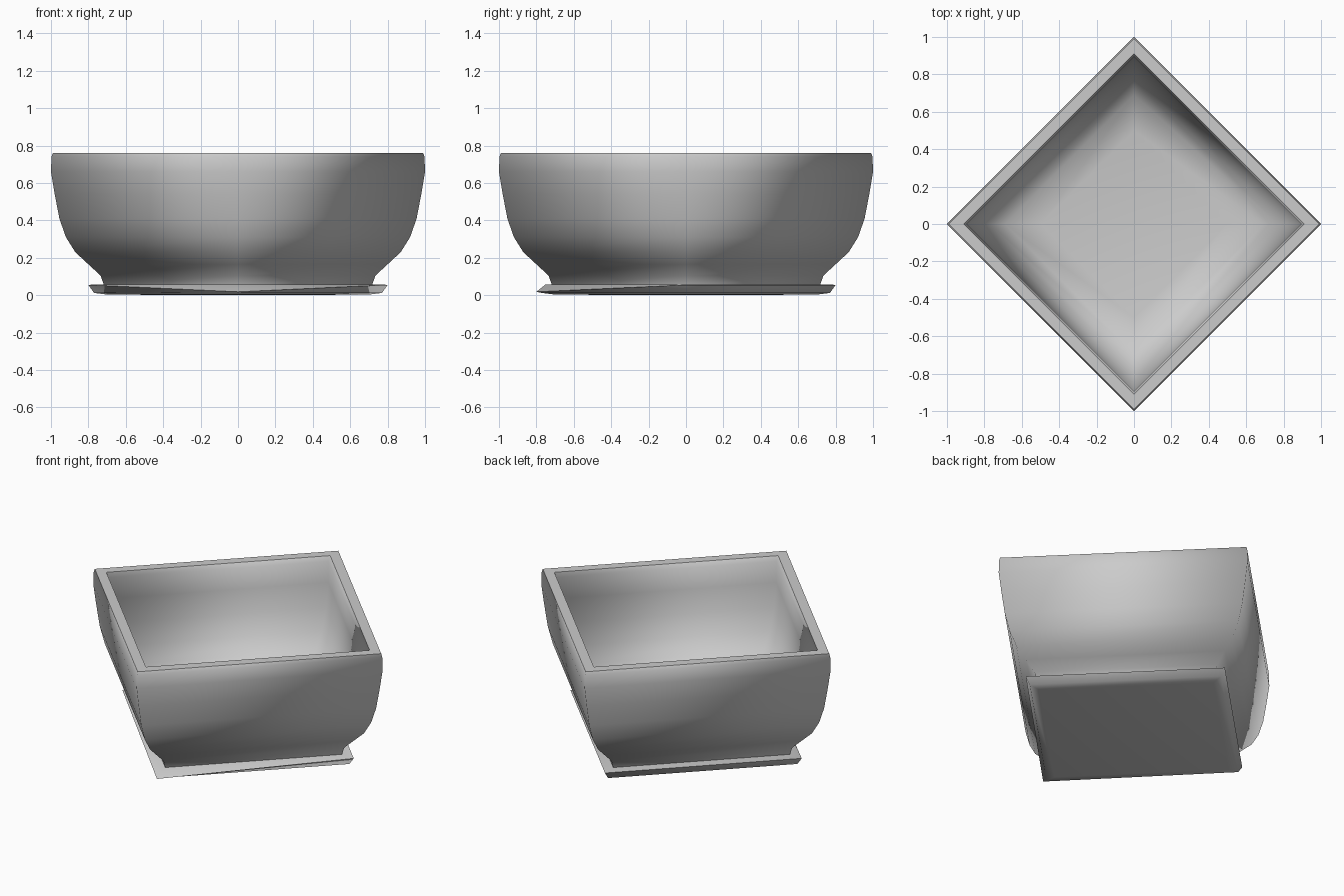
import bpy, bmesh
from math import cos, sin, pi

cube = bpy.data.objects.get("Cube")
if cube:
    bpy.data.objects.remove(cube, do_unlink=True)

SIDES = 4

clay = bpy.data.materials.new("plain_grey")
GREY = (0.6, 0.6, 0.6, 1)
clay.use_nodes = True
clay.diffuse_color = GREY
clay.node_tree.nodes["Principled BSDF"].inputs["Base Color"].default_value = GREY


def lathe(name, profile, sharp=(), adjust=None):
    """Turn a (radius, height) profile into a four-sided smooth form.
    sharp lists profile indices whose loops stay crisp."""
    bm = bmesh.new()
    rings = []
    for r, z in profile:
        if r == 0:
            rings.append([bm.verts.new((0, 0, z))] * SIDES)
        else:
            rings.append([bm.verts.new((r * sin(2 * pi * k / SIDES),
                                        -r * cos(2 * pi * k / SIDES), z))
                          for k in range(SIDES)])
    for low, high in zip(rings, rings[1:]):
        for k in range(SIDES):
            n = (k + 1) % SIDES
            corners = list(dict.fromkeys((low[k], low[n], high[n], high[k])))
            bm.faces.new(corners).smooth = True
    for i in sharp:
        for k in range(SIDES):
            edge = bm.edges.get((rings[i][k], rings[i][(k + 1) % SIDES]))
            edge.smooth = False
    if adjust:
        adjust(rings)
    bmesh.ops.recalc_face_normals(bm, faces=bm.faces)
    mesh = bpy.data.meshes.new(name)
    bm.to_mesh(mesh)
    bm.free()
    mesh.materials.append(clay)
    obj = bpy.data.objects.new(name, mesh)
    bpy.context.collection.objects.link(obj)
    return obj


# Bowl: outer wall upward, flat rim, inner wall down to the floor
outer = [(0, 0.05), (0.715, 0.05), (0.735, 0.105), (0.80, 0.165), (0.87, 0.23),
         (0.92, 0.31), (0.955, 0.41), (0.98, 0.54), (1.0, 0.66),
         (0.997, 0.74), (0.99, 0.76)]
inner = [(0.91, 0.76), (0.895, 0.73), (0.89, 0.6), (0.87, 0.45),
         (0.83, 0.32), (0.77, 0.22), (0.69, 0.15), (0.5, 0.125), (0, 0.12)]
rim = len(outer) - 1
lathe("bowl", outer + inner, sharp=(1, rim, rim + 1))


# Foot plate: thin flared slab whose front corner lip dips down
def dip_front(rings):
    rings[3][0].co.z = 0.018


lathe("foot_plate", [(0, 0), (0.70, 0.003), (0.77, 0.012), (0.80, 0.055),
                     (0.75, 0.058), (0, 0.058)],
      sharp=(3,), adjust=dip_front)
